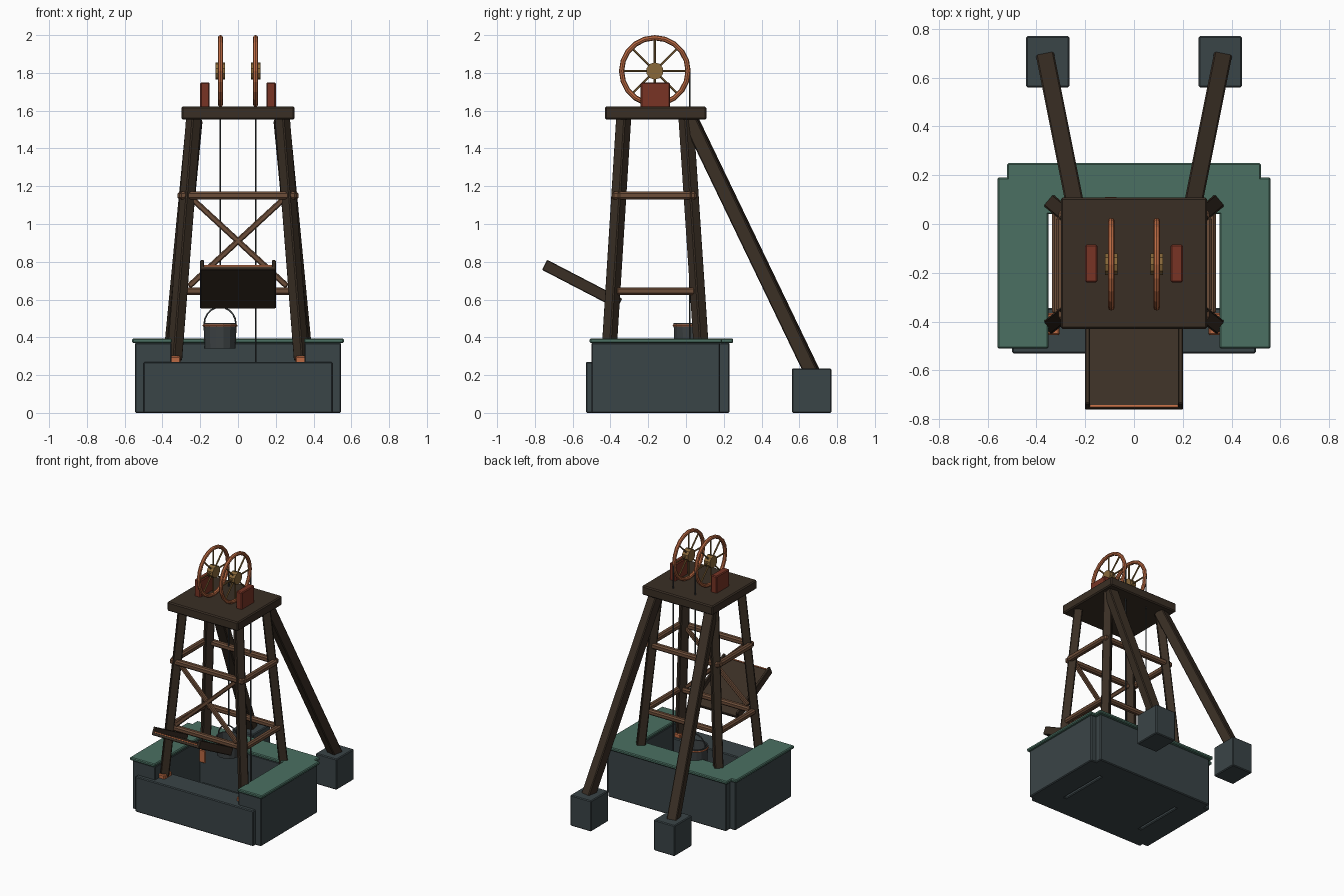
import bpy, bmesh, math
from mathutils import Vector, Matrix

cube = bpy.data.objects.get("Cube")
if cube:
    bpy.data.objects.remove(cube, do_unlink=True)


def material(name, r, g, b):
    m = bpy.data.materials.new(name)
    m.use_nodes = True
    m.diffuse_color = (r, g, b, 1)
    node = next(n for n in m.node_tree.nodes if n.type == 'BSDF_PRINCIPLED')
    node.inputs["Base Color"].default_value = (r, g, b, 1)
    return m


STONE = material("slate stone", .042, .058, .063)
GREEN = material("verdigris green", .069, .162, .122)
WOOD = material("dark timber", .042, .028, .018)
GIRT = material("brown timber", .15, .074, .04)
COPPER = material("copper", .5, .144, .056)
RED = material("red brown", .188, .034, .018)
BRASS = material("dull brass", .25, .14, .042)
IRON = material("dark iron", .045, .053, .056)


def finish(bm, name, mat, matrix=None, bevel=0):
    bmesh.ops.recalc_face_normals(bm, faces=bm.faces)
    mesh = bpy.data.meshes.new(name)
    bm.to_mesh(mesh)
    bm.free()
    mesh.materials.append(mat)
    ob = bpy.data.objects.new(name, mesh)
    bpy.context.collection.objects.link(ob)
    if matrix:
        ob.matrix_world = matrix
    if bevel:
        mod = ob.modifiers.new("Bevel", 'BEVEL')
        mod.width, mod.segments = bevel, 1
    return ob


def block(name, mat, x, y, z, bevel=.006):
    """Box from (min, max) pairs."""
    lo, hi = Vector((x[0], y[0], z[0])), Vector((x[1], y[1], z[1]))
    bm = bmesh.new()
    bmesh.ops.create_cube(bm, size=1)
    bmesh.ops.scale(bm, vec=hi - lo, verts=bm.verts)
    return finish(bm, name, mat, Matrix.Translation((lo + hi) / 2), bevel)


def between(a, b):
    a, b = Vector(a), Vector(b)
    rot = (b - a).to_track_quat('Z', 'Y').to_matrix().to_4x4()
    return Matrix.Translation((a + b) / 2) @ rot, (b - a).length


def beam(name, mat, a, b, w, h=None, bevel=.006):
    matrix, length = between(a, b)
    bm = bmesh.new()
    bmesh.ops.create_cube(bm, size=1)
    bmesh.ops.scale(bm, vec=(w, h or w, length), verts=bm.verts)
    return finish(bm, name, mat, matrix, bevel)


def rod(name, mat, a, b, r, sides=8):
    matrix, length = between(a, b)
    bm = bmesh.new()
    bmesh.ops.create_cone(bm, cap_ends=True, segments=sides,
                          radius1=r, radius2=r, depth=length)
    return finish(bm, name, mat, matrix)


def lathe(name, mat, profile, centre, sides):
    """Spin an (r, z) profile around the z axis."""
    bm = bmesh.new()
    vs = [bm.verts.new((r, 0, z)) for r, z in profile]
    es = [bm.edges.new(p) for p in zip(vs, vs[1:])]
    bmesh.ops.spin(bm, geom=vs + es, cent=(0, 0, 0), axis=(0, 0, 1),
                   angle=math.tau, steps=sides, use_duplicate=False)
    bmesh.ops.remove_doubles(bm, verts=bm.verts, dist=.0001)
    return finish(bm, name, mat, Matrix.Translation(centre))


def ring(name, mat, radius, thick, matrix, steps, sides=8):
    bm = bmesh.new()
    tube = [bm.verts.new((radius + thick * math.cos(i * math.tau / sides), 0,
                          thick * math.sin(i * math.tau / sides))) for i in range(sides)]
    es = [bm.edges.new((tube[i - 1], tube[i])) for i in range(sides)]
    bmesh.ops.spin(bm, geom=tube + es, cent=(0, 0, 0), axis=(0, 0, 1),
                   angle=math.tau, steps=steps)
    bmesh.ops.remove_doubles(bm, verts=bm.verts, dist=.0001)
    return finish(bm, name, mat, matrix)


def span(s, a, b):
    return sorted((s * a, s * b))


# stone pit with capping slabs
block("pit_floor", STONE, (-.335, .335), (-.36, .06), (0, .05))
block("front_wall", STONE, (-.5, .5), (-.53, -.345), (0, .27))
block("back_wall", STONE, (-.5, .5), (.045, .23), (0, .372))
block("back_cap", GREEN, (-.52, .52), (.04, .25), (.37, .394))

WHEEL_Y, WHEEL_Z, ROPE_Y = -.165, 1.81, .02

for s, side in ((-1, "right"), (1, "left")):
    block(side + "_wall", STONE, span(s, .352, .545), (-.5, .18), (0, .372))
    block(side + "_cap", GREEN, span(s, .35, .56), (-.51, .19), (.37, .394))

    # splayed legs with copper shoes
    for end, y_low, y_high in (("front", -.41, -.33), ("back", .085, 0)):
        beam(f"{side}_{end}_leg", WOOD, (s * .336, y_low, .28), (s * .235, y_high, 1.56), .062)
        block(f"{side}_{end}_shoe", COPPER, span(s, .305, .37),
              (y_low - .045, y_low + .045), (.2, .3))

    # rear raking strut and its footing
    beam(side + "_strut", WOOD, (s * .36, .67, .21), (s * .23, .02, 1.56), .075)
    block(side + "_footing", STONE, span(s, .265, .442), (.56, .77), (0, .235))

    # side girts
    beam(side + "_upper_girt", GIRT, (s * .298, -.36, 1.15), (s * .298, .03, 1.15), .042, bevel=.01)
    beam(side + "_lower_girt", GIRT, (s * .315, -.37, .645), (s * .315, .05, .645), .04, bevel=.01)

    # bearing block
    block(side + "_bearing", RED, span(s, .15, .2), (-.24, -.085), (1.615, 1.75))

    # sheave wheel
    x = s * .093
    hub = Vector((x, WHEEL_Y, WHEEL_Z))
    ring(side + "_wheel_rim", COPPER, .176, .014,
         Matrix.Translation(hub) @ Matrix.Rotation(math.pi / 2, 4, 'Y'), 20)
    rod(side + "_wheel_hub", BRASS, hub - Vector((.025, 0, 0)), hub + Vector((.025, 0, 0)), .046, 10)
    for i in range(4):
        a = i * math.pi / 4
        arm = Vector((0, math.cos(a), math.sin(a))) * .172
        rod(f"{side}_spoke_{i + 1}", BRASS, hub - arm, hub + arm, .006, 6)

    # hoisting rope
    rod(side + "_rope", IRON, (x, ROPE_Y, .06 if s > 0 else .56), (x, ROPE_Y, WHEEL_Z), .0045, 6)

# front and back girts
for end, y_up, y_low in (("front", -.37, -.375), ("back", .035, .05)):
    beam(end + "_upper_girt", GIRT, (-.31, y_up, 1.15), (.31, y_up, 1.15), .042, bevel=.01)
    beam(end + "_lower_girt", GIRT, (-.29, y_low, .645), (.29, y_low, .645), .04, bevel=.01)

# cross bracing on the front
for s, side in ((-1, "right"), (1, "left")):
    beam(side + "_cross_brace", GIRT, (s * .26, -.38, .67), (-s * .25, -.355, 1.14), .03)

# head platform
block("platform", WOOD, (-.3, .3), (-.43, .108), (1.552, 1.622), .008)

# tipping chute: sloping board, side rails and copper lip
outer, inner = Vector((0, -.757, .768)), Vector((0, -.36, .562))
along = (inner - outer).normalized()
normal = Vector((1, 0, 0)).cross(along)
beam("chute_board", WOOD, outer, inner, .395, .024, .004)
for s, side in ((-1, "right"), (1, "left")):
    shift = normal * .018 + Vector((s * .19, 0, 0))
    beam(side + "_chute_rail", WOOD, outer + shift, inner + shift, .02, .06, .004)
lip = outer + normal * .013
beam("chute_lip", COPPER, lip, lip + along * .008, .36, .008, 0)

# kibble bucket with copper band and bail handle
BX = -.095
lathe("bucket", IRON, [(0, .34), (.082, .34), (.088, .475), (.078, .475), (.073, .36), (0, .36)],
      (BX, ROPE_Y, 0), 14)
ring("bucket_band", COPPER, .087, .006, Matrix.Translation((BX, ROPE_Y, .462)), 14, 6)
steps = 10
arc = [Vector((BX + .084 * math.cos(i * math.pi / steps), ROPE_Y,
               .47 + .09 * math.sin(i * math.pi / steps))) for i in range(steps + 1)]
curve = bpy.data.curves.new("bucket_handle", 'CURVE')
curve.dimensions = '3D'
curve.bevel_depth, curve.bevel_resolution = .005, 1
line = curve.splines.new('POLY')
line.points.add(steps)
for point, co in zip(line.points, arc):
    point.co = (*co, 1)
curve.materials.append(IRON)
bpy.context.collection.objects.link(bpy.data.objects.new("bucket_handle", curve))
